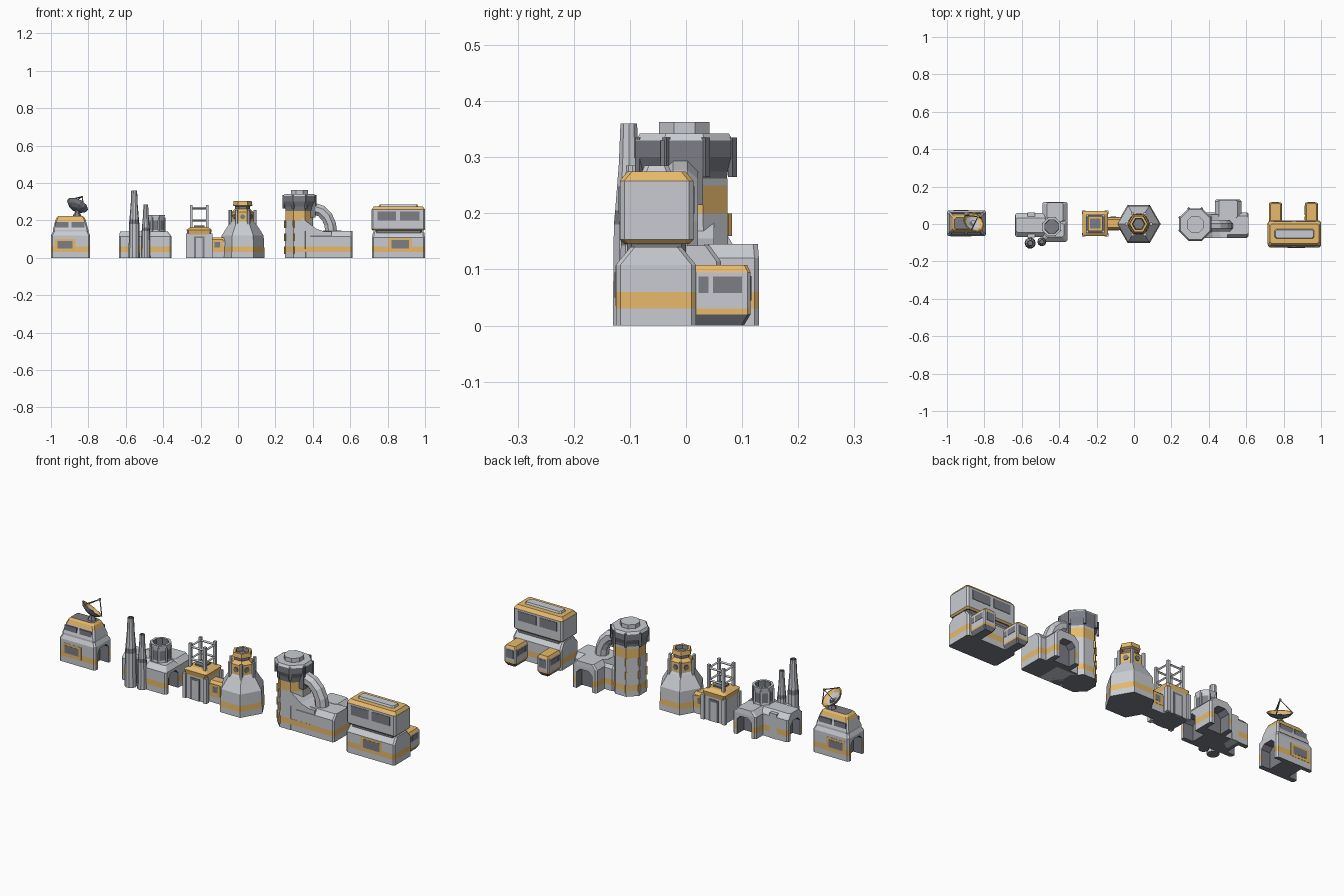
import bpy, bmesh
from math import sin, cos, pi
from mathutils import Vector

if "Cube" in bpy.data.objects:
    bpy.data.objects.remove(bpy.data.objects["Cube"])

def mat(name, c):
    m = bpy.data.materials.new(name)
    m.diffuse_color = (*c, 1)
    m.use_nodes = True
    m.node_tree.nodes["Principled BSDF"].inputs["Base Color"].default_value = m.diffuse_color
    return m

MATS = [mat("light_grey", (.58, .6, .64)), mat("orange", (.8, .49, .15)), mat("dark_grey", (.2, .21, .24))]

def loft(name, rings, cols, caps=(0, 0)):
    """Skin a stack of rings; cols gives the colour of each band."""
    bm = bmesh.new()
    vs = [[bm.verts.new(p) for p in r] for r in rings]
    n = len(rings[0])
    for k in range(len(rings) - 1):
        for i in range(n):
            j = (i + 1) % n
            bm.faces.new((vs[k][i], vs[k][j], vs[k+1][j], vs[k+1][i])).material_index = cols[k]
    bm.faces.new(vs[0][::-1]).material_index = caps[0]
    bm.faces.new(vs[-1]).material_index = caps[1]
    bmesh.ops.recalc_face_normals(bm, faces=bm.faces)
    me = bpy.data.meshes.new(name)
    bm.to_mesh(me)
    for m in MATS:
        me.materials.append(m)
    ob = bpy.data.objects.new(name, me)
    bpy.context.collection.objects.link(ob)
    return ob

def body(name, x0, x1, y0, y1, levels, c=.008):
    """Chamfered-corner block; levels = (z, x inset, y inset, colour of the band above)."""
    rings = []
    for z, ix, iy, _ in levels:
        a, b, d, e = x0 + ix, x1 - ix, y0 + iy, y1 - iy
        rings.append([(a+c, d, z), (b-c, d, z), (b, d+c, z), (b, e-c, z),
                      (b-c, e, z), (a+c, e, z), (a, e-c, z), (a, d+c, z)])
    return loft(name, rings, [l[3] for l in levels], (2, levels[-1][3]))

def box(name, x0, x1, y0, y1, z0, z1, col=0):
    return loft(name, [[(x0, y0, z), (x1, y0, z), (x1, y1, z), (x0, y1, z)] for z in (z0, z1)], [col], (col, col))

def drum(name, x, y, n, levels, rot=0.0, cap=0):
    """n-sided turned part; levels = (z, radius, colour of the band above)."""
    rings = [[(x + r*cos(rot + 2*pi*i/n), y + r*sin(rot + 2*pi*i/n), z) for i in range(n)] for z, r, _ in levels]
    return loft(name, rings, [l[2] for l in levels], (2, cap))

def rod(name, a, b, r, col=0, n=6):
    a, b = Vector(a), Vector(b)
    q = (b - a).to_track_quat('Z', 'Y')
    ring = [q @ Vector((r*cos(2*pi*i/n), r*sin(2*pi*i/n), 0)) for i in range(n)]
    return loft(name, [[p + v for v in ring] for p in (a, b)], [col], (col, col))

def prism(name, pts, y0, y1, col=0):
    return loft(name, [[(x, y, z) for x, z in pts] for y in (y0, y1)], [col], (col, col))

def arch(ob, axis, a, b, c, w, h):
    """Cut a doorway with a chamfered head into ob, from a to b along the axis."""
    prof = [(c-w, -.02), (c+w, -.02), (c+w, h-.02), (c+w-.02, h), (c-w+.02, h), (c-w, h-.02)]
    ring = lambda t: [(t, u, z) if axis == 'x' else (u, t, z) for u, z in prof]
    cut = loft("door_cutter", [ring(a), ring(b)], [2], (2, 2))
    m = ob.modifiers.new("door", 'BOOLEAN')
    m.operation, m.solver, m.object = 'DIFFERENCE', 'EXACT', cut
    bpy.context.view_layer.objects.active = ob
    bpy.ops.object.modifier_apply(modifier="door")
    bpy.data.objects.remove(cut)

def window(name, x0, x1, y, z0, z1, frame=True):
    """Dark pane on a y-facing wall, with an optional orange frame."""
    if frame:
        box(name + "_frame", x0-.015, x1+.015, y-.001, y+.001, z0-.015, z1+.012, 1)
    box(name + "_pane", x0, x1, y-.002, y+.002, z0, z1, 2)

STRIPE = [(0, 0, 0, 0), (.03, 0, 0, 1), (.06, 0, 0, 0)]

# --- dish station
b = body("dish_station_base", -1, -.79, -.065, .072, STRIPE + [(.12, 0, 0, 0), (.14, .01, .01, 0)])
arch(b, 'x', -.84, -.7, .005, .045, .105)
arch(b, 'x', -1.1, -.95, .005, .045, .105)
body("dish_station_cabin", -.99, -.8, -.057, .064,
     [(.14, 0, 0, 0), (.15, 0, 0, 0), (.195, .012, .014, 1), (.215, .02, .022, 1), (.225, .03, .03, 2)])
for y in (-.065, .072):
    window("base_window", -.965, -.885, y, .05, .09)
for x0, x1 in ((-.975, -.905), (-.89, -.82)):
    for y0, y1 in ((-.059, -.04), (.047, .066)):
        box("cabin_window", x0, x1, y0+.006, y1-.006, .152, .19, 2)
drum("dish_mount", -.86, .01, 6, [(.22, .025, 2), (.245, .012, 2), (.27, .012, 2)])
ctr, nrm = Vector((-.862, .005, .275)), Vector((.4, .5, .75)).normalized()
q = nrm.to_track_quat('Z', 'Y')
def dish_ring(r, h):
    return [ctr + q @ Vector((r*cos(pi*i/5), r*sin(pi*i/5), h)) for i in range(10)]
loft("dish", [dish_ring(*p) for p in ((.018, -.018), (.045, -.008), (.062, .01), (.056, .01), (.04, -.002), (.015, -.01))],
     [2, 2, 1, 1, 0], (2, 2))
tip = ctr + nrm * .068
for i in (0, 3, 7):
    rod("dish_feed_strut", dish_ring(.058, .01)[i], tip, .0028, 2, 4)
drum("dish_feed", tip.x, tip.y, 6, [(tip.z-.006, .006, 1), (tip.z+.004, .006, 1)])

# --- chimney plant
roof = STRIPE + [(.115, 0, 0, 0), (.14, .02, .025, 0)]
b = body("plant_wing", -.635, -.47, -.07, .058, STRIPE + [(.115, 0, 0, 0), (.14, .004, .025, 0)])
arch(b, 'x', -.7, -.59, -.006, .04, .1)
b = body("plant_hall", -.49, -.355, -.095, .03, roof)
arch(b, 'x', -.41, -.3, -.032, .04, .1)
b = body("plant_rear_wing", -.49, -.355, .01, .118, STRIPE + [(.115, 0, 0, 0), (.14, .025, .004, 0)])
arch(b, 'y', .06, .2, -.422, .042, .1)
box("plant_roof_duct", -.57, -.53, -.071, .061, 0, .132)
drum("plant_tank", -.44, -.015, 8, [(.12, .055, 0), (.15, .05, 2), (.2, .05, 0), (.23, .053, 0), (.23, .04, 2), (.16, .038, 2)], pi/8, 2)
for i in range(8):
    t = pi/8 + i*pi/4
    rod("tank_rib", (-.44+.05*cos(t), -.015+.05*sin(t), .13), (-.44+.05*cos(t), -.015+.05*sin(t), .215), .006, 0, 4)
for x, y, r, h in ((-.555, -.102, .03, .36), (-.493, -.095, .024, .285)):
    drum("chimney", x, y, 10, [(0, r, 0), (h*.5, r*.93, 2), (h*.57, r*.85, 0), (h*.8, r*.62, 0), (h, r*.52, 2), (h, r*.38, 2), (h-.03, r*.38, 2)], 0, 2)

# --- frame house linked to the hexagonal reactor
body("frame_house", -.275, -.14, -.065, .07,
     [(0, .005, .005, 0), (.125, .005, .005, 1), (.15, 0, 0, 1), (.165, .022, .022, 1)])
box("frame_house_roof_hatch", -.235, -.18, -.025, .03, .16, .172, 2)
for x in (-.268, -.147):
    for y in (-.058, .063):
        box("corner_pillar", x-.01, x+.01, y-.01, y+.01, 0, .13)
for y in (-.061, .066):
    box("house_door", -.235, -.18, y-.002, y+.002, 0, .115, 2)
    box("house_door_leaf", -.225, -.19, y-.003, y+.003, 0, .105, 0)
X, Y = (-.25, -.165), (-.04, .045)
for x in X:
    for y in Y:
        box("frame_post", x-.007, x+.007, y-.007, y+.007, .155, .283)
for z in (.2, .265):
    for y in Y:
        rod("frame_rail", (X[0], y, z), (X[1], y, z), .006, 0, 4)
    for x in X:
        rod("frame_rail", (x, Y[0], z), (x, Y[1], z), .006, 0, 4)
body("link_corridor", -.15, -.05, -.033, .037, [(0, 0, 0, 0), (.03, 0, 0, 1), (.06, 0, 0, 0), (.09, 0, 0, 1), (.11, 0, .014, 1)], .003)
for y in (-.033, .037):
    window("corridor_window", -.125, -.095, y, .055, .085)
CX = .025
drum("reactor", CX, 0, 6, [(0, .118, 0), (.03, .117, 1), (.06, .115, 0), (.12, .112, 0), (.185, .07, 0),
     (.195, .062, 1), (.245, .058, 1), (.262, .04, 2), (.275, .04, 1), (.28, .052, 1), (.303, .048, 1), (.303, .035, 2), (.285, .03, 2)], 0, 2)
for i in range(6):
    t = i*pi/3
    rod("reactor_strut", (CX+.066*cos(t), .066*sin(t), .165), (CX+.066*cos(t), .066*sin(t), .255), .009, 0, 6)
    t += pi/6
    rod("reactor_vent", (CX+.045*cos(t), .045*sin(t), .22), (CX+.056*cos(t), .056*sin(t), .22), .014, 2, 6)

# --- tower with pipe and low annex
TX = .328
drum("tower", TX, 0, 8, [(0, .083, 0), (.03, .083, 1), (.06, .082, 0), (.2, .08, 1), (.25, .08, 0), (.262, .08, 0)], pi/8)
drum("tower_head", TX, -.003, 8, [(.25, .08, 2), (.275, .084, 2), (.3, .094, 2), (.33, .094, 0), (.342, .086, 0)], pi/8)
drum("tower_cap", TX, -.003, 8, [(.34, .049, 0), (.363, .049, 0)], pi/8)
for i in range(8):
    t = pi/8 + i*pi/4
    c, s = cos(t), sin(t)
    rod("head_rib", (TX+.09*c, .09*s, .265), (TX+.09*c, .09*s, .335), .008, 2, 4)
    if i in (2, 3, 4, 5):
        for z in (.02, .09, .16):
            rod("tower_light_strip", (TX+.082*c, .082*s, z), (TX+.082*c, .082*s, z+.04), .006, 1, 4)
box("head_pipe_socket", .37, .415, -.045, .03, .215, .33, 2)
prism("tower_buttress", [(.33, 0), (.5, 0), (.5, .14), (.465, .14), (.42, .155), (.38, .185), (.34, .215)], -.074, .05)
box("buttress_stripe", .34, .5, -.0755, .0, .03, .06, 1)
body("annex", .38, .612, -.075, .062, STRIPE + [(.115, 0, 0, 0), (.143, 0, .02, 0)])
b = body("annex_rear_wing", .432, .575, .03, .13, STRIPE + [(.12, 0, 0, 0), (.145, .022, .002, 0)])
arch(b, 'y', .085, .2, .503, .045, .105)
path = [(.375, .262), (.41, .262), (.445, .25), (.475, .22), (.493, .18), (.5, .12)]
rings = []
for k, (x, z) in enumerate(path):
    p, n = path[max(k-1, 0)], path[min(k+1, len(path)-1)]
    d = Vector((n[0]-p[0], n[1]-p[1])).normalized()
    rings.append([(x - d.y*.034*cos(u), -.01 + .034*sin(u), z + d.x*.034*cos(u)) for u in [pi/8 + i*pi/4 for i in range(8)]])
loft("curved_pipe", rings, [0]*5)

# --- two-storey quarters with rear arms
body("quarters_base", .717, 1, -.125, .018, STRIPE + [(.108, 0, 0, 0), (.14, .005, .026, 0)])
body("quarters_neck", .735, .985, -.105, 0, [(.13, 0, 0, 2), (.16, 0, 0, 2)])
body("quarters_upper", .715, 1, -.118, .013,
     [(.145, .008, .008, 1), (.153, 0, 0, 0), (.258, 0, 0, 1), (.275, .012, .014, 1)])
body("quarters_roof_panel", .75, .965, -.08, -.025, [(.27, 0, 0, 0), (.285, .006, .006, 0)])
for x0, x1 in ((.745, .845), (.865, .97)):
    for y in (-.118, .013):
        window("upper_window", x0, x1, y, .2, .248, False)
window("lower_window", .82, .915, -.125, .05, .095)
for x0, x1 in ((.722, .79), (.914, .983)):
    body("rear_arm", x0, x1, 0, .115, [(0, .012, .012, 2), (.02, 0, 0, 1), (.03, 0, 0, 0), (.095, 0, 0, 1), (.108, .008, .006, 1)], .005)
    window("arm_end_window", x0+.014, x1-.014, .115, .045, .088, False)
    for y0, y1 in ((.022, .04), (.048, .1)):
        box("arm_side_window", x0-.0015, x1+.0015, y0, y1, .058, .087, 2)
